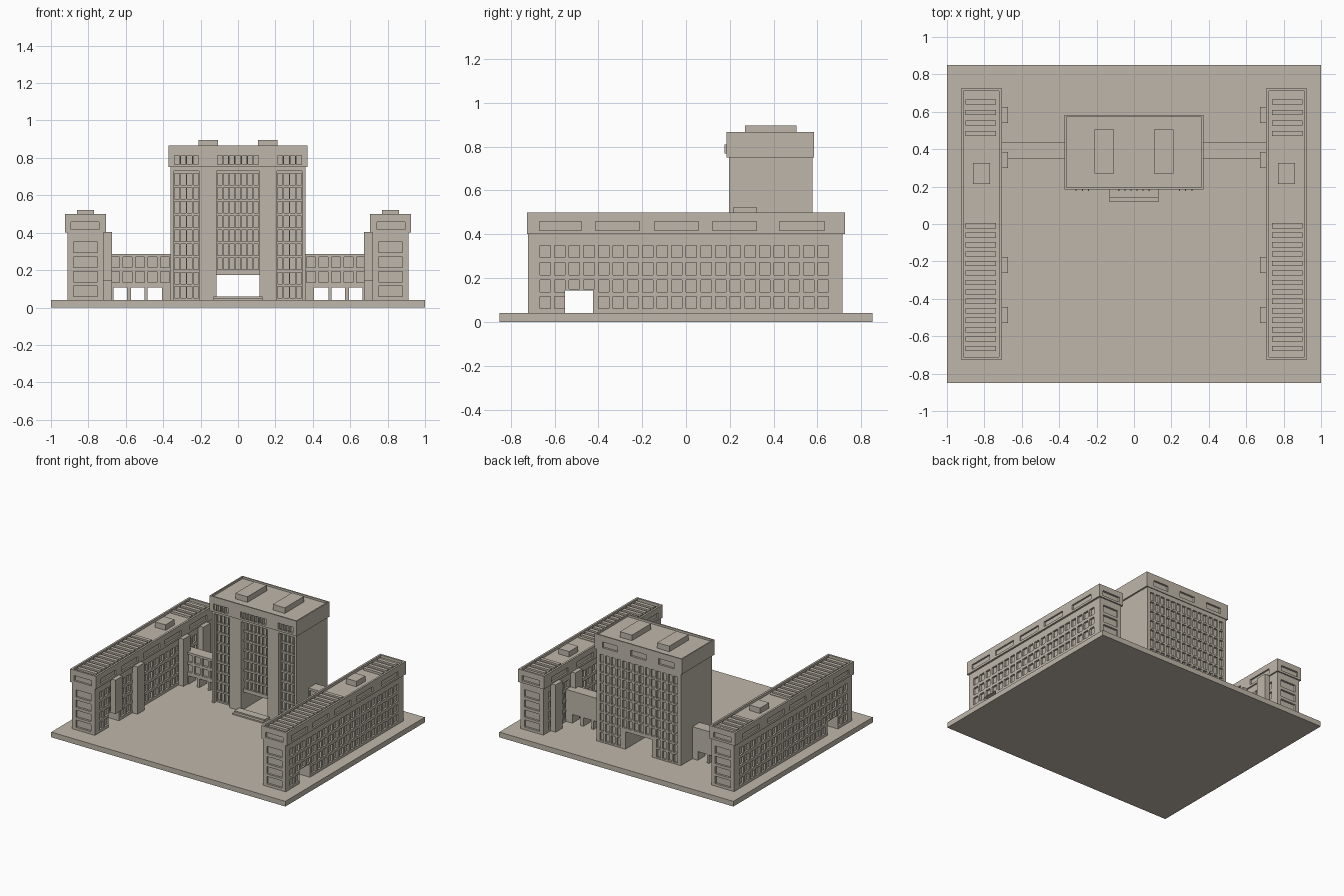
import bpy, bmesh

if "Cube" in bpy.data.objects:
    bpy.data.objects.remove(bpy.data.objects["Cube"])

stone = bpy.data.materials.new("warm_stone")
stone.diffuse_color = (0.52, 0.47, 0.40, 1)
stone.use_nodes = True
stone.node_tree.nodes["Principled BSDF"].inputs["Base Color"].default_value = stone.diffuse_color


def boxes(name, items):
    """One object made of boxes given as (x0, x1, y0, y1, z0, z1)."""
    bm = bmesh.new()
    for b in items:
        x, y, z = sorted(b[0:2]), sorted(b[2:4]), sorted(b[4:6])
        vs = bmesh.ops.create_cube(bm, size=1)["verts"]
        for v in vs:
            v.co = (x[v.co.x > 0], y[v.co.y > 0], z[v.co.z > 0])
    me = bpy.data.meshes.new(name)
    bm.to_mesh(me)
    bm.free()
    me.materials.append(stone)
    ob = bpy.data.objects.new(name, me)
    bpy.context.collection.objects.link(ob)
    return ob


def carve(ob, items):
    """Cut boxes out of an object and bake the result."""
    cutter = boxes("cutter", items)
    cutter.hide_render = True
    mod = ob.modifiers.new("carve", 'BOOLEAN')
    mod.operation = 'DIFFERENCE'
    mod.solver = 'EXACT'
    mod.object = cutter
    bpy.context.view_layer.update()
    dg = bpy.context.evaluated_depsgraph_get()
    me = bpy.data.meshes.new_from_object(ob.evaluated_get(dg))
    ob.modifiers.clear()
    ob.data = me
    bpy.data.objects.remove(cutter)


# Ground slab
boxes("ground_slab", [(-1, 1, -0.85, 0.85, 0, 0.04)])

# Side wings
FLOORS = [(0.06, 0.116), (0.136, 0.192), (0.214, 0.27), (0.293, 0.349)]
BAND_Y = [(-0.669, -0.477), (-0.413, -0.212), (-0.144, 0.057), (0.121, 0.322), (0.427, 0.632)]
PASS = (-0.552, -0.425)
D = 0.015
for s, side in ((-1, "left"), (1, "right")):
    def m(b):
        return (s * b[0], s * b[1]) + tuple(b[2:])

    # wing body with the through passage and window grid
    body = boxes(side + "_wing_body", [m((0.718, 0.912, -0.72, 0.715, 0.04, 0.41))])
    carve(body, [m((0.6, 1, PASS[0], PASS[1], 0.0, 0.144))])
    cuts = []
    for r, (z0, z1) in enumerate(FLOORS):
        for i in range(20):
            y = -0.667 + i * 0.0668
            if r == 0 and y + 0.048 > PASS[0] and y < PASS[1]:
                continue
            zb = max(z0, 0.15) if r == 1 and y + 0.048 > PASS[0] and y < PASS[1] else z0
            cuts.append(m((0.912 - D, 0.95, y, y + 0.048, zb, z1)))
            cuts.append(m((0.68, 0.718 + D, y, y + 0.048, zb, z1)))
        cuts.append(m((0.75, 0.88, -0.8, -0.72 + D, z0, z1)))
        cuts.append(m((0.75, 0.88, 0.715 - D, 0.8, z0, z1)))
    carve(body, cuts)

    # overhanging top storey with sunken roof and long windows
    top = boxes(side + "_wing_top_storey", [m((0.707, 0.926, -0.725, 0.725, 0.40, 0.50))])
    cuts = [m((0.722, 0.911, -0.71, 0.71, 0.48, 0.6))]
    for y0, y1 in BAND_Y:
        cuts.append(m((0.926 - 0.012, 0.95, y0, y1, 0.417, 0.457)))
        cuts.append(m((0.68, 0.707 + 0.012, y0, y1, 0.417, 0.457)))
    cuts.append(m((0.743, 0.893, -0.8, -0.725 + D, 0.417, 0.457)))
    cuts.append(m((0.743, 0.893, 0.725 - D, 0.8, 0.417, 0.457)))
    carve(top, cuts)

    # roof slats
    slats = []
    for y0, y1 in ((-0.68, 0.027), (0.47, 0.695)):
        n = round((y1 - y0) / 0.05)
        step = (y1 - y0) / n
        slats.append(m((0.738, 0.90, y0, y1, 0.478, 0.484)))
        slats += [m((0.738, 0.90, y0 + i * step, y0 + i * step + 0.028, 0.478, 0.497))
                  for i in range(n)]
    boxes(side + "_roof_slats", slats)
    boxes(side + "_roof_hut", [m((0.77, 0.86, 0.215, 0.325, 0.475, 0.522))])

    # stair towers on the courtyard side, one raised over the passage
    boxes(side + "_stair_towers",
          [m((0.675, 0.72, y0, y1, zb, 0.405)) for y0, y1, zb in
           ((0.54, 0.626, 0.04), (0.30, 0.385, 0.04),
            (-0.262, -0.176, 0.04), (-0.53, -0.444, 0.144))])

    # link building with arcade openings and front windows
    link = boxes(side + "_link", [m((0.35, 0.725, 0.347, 0.436, 0.04, 0.287))])
    cuts = [m((x0, x1, 0.2, 0.6, 0.0, 0.107)) for x0, x1 in
            ((0.406, 0.484), (0.50, 0.572), (0.594, 0.666))]
    for i in range(5):
        x = 0.367 + i * 0.0668
        for z0, z1 in ((0.134, 0.193), (0.214, 0.27)):
            cuts.append(m((x, x + 0.048, 0.3, 0.347 + D, z0, z1)))
    carve(link, cuts)

# Central tower body: through passage and three tall recessed bays
BAY = 0.03
F = 0.197
BK = 0.577
tower = boxes("tower_body", [(-0.36, 0.36, F, BK, 0.04, 0.76)])
carve(tower, [(-0.114, 0.114, 0.0, 0.8, 0.0, 0.175)])
BAYS = [(-0.343, -0.209, 4), (-0.114, 0.114, 7), (0.209, 0.343, 4)]
carve(tower, [(x0, x1, 0.1, F + BAY, 0.0 if n == 4 else 0.16, 0.73) for x0, x1, n in BAYS])

# Tower windows, front bays and full back wall
cuts = []
for r in range(9):
    z1 = 0.717 - r * 0.0755
    z0 = z1 - 0.062
    for x0, x1, n in BAYS:
        if n == 7 and z0 < 0.19:
            continue
        p = (x1 - x0) / n
        for i in range(n):
            cuts.append((x0 + p * (i + 0.1), x0 + p * (i + 0.9), 0.15, F + BAY + D, z0, z1))
    p = 0.68 / 14
    for i in range(14):
        x = -0.34 + p * i
        if z0 < 0.19 and x + p * 0.84 > -0.12 and x + p * 0.16 < 0.12:
            continue
        cuts.append((x + p * 0.16, x + p * 0.84, BK - D, 0.65, z0, z1))
carve(tower, cuts)

# Tower crown with parapet, small front windows and three back windows
crown = boxes("tower_crown", [(-0.372, 0.372, 0.185, 0.583, 0.75, 0.867)])
cuts = [(-0.362, 0.362, 0.195, 0.573, 0.852, 0.95)]
fins = []
for x0, x1, n in BAYS:
    p = (x1 - x0) / n
    for i in range(n):
        cuts.append((x0 + p * (i + 0.12), x0 + p * (i + 0.88), 0.1, 0.185 + D, 0.765, 0.812))
    for i in range(1, n):
        fins.append((x0 + p * i - 0.003, x0 + p * i + 0.003, 0.176, 0.19, 0.768, 0.809))
for x in (-0.24, 0, 0.24):
    cuts.append((x - 0.065, x + 0.065, 0.583 - D, 0.65, 0.775, 0.82))
carve(crown, cuts)
boxes("crown_fins", fins)
boxes("tower_roof_huts", [(s * 0.108, s * 0.211, 0.27, 0.505, 0.845, 0.895) for s in (-1, 1)])

# Entrance steps
boxes("entrance_steps", [(-0.13, 0.13, 0.117, 0.2, 0.035, 0.05),
                         (-0.13, 0.13, 0.14, 0.2, 0.035, 0.06)])
